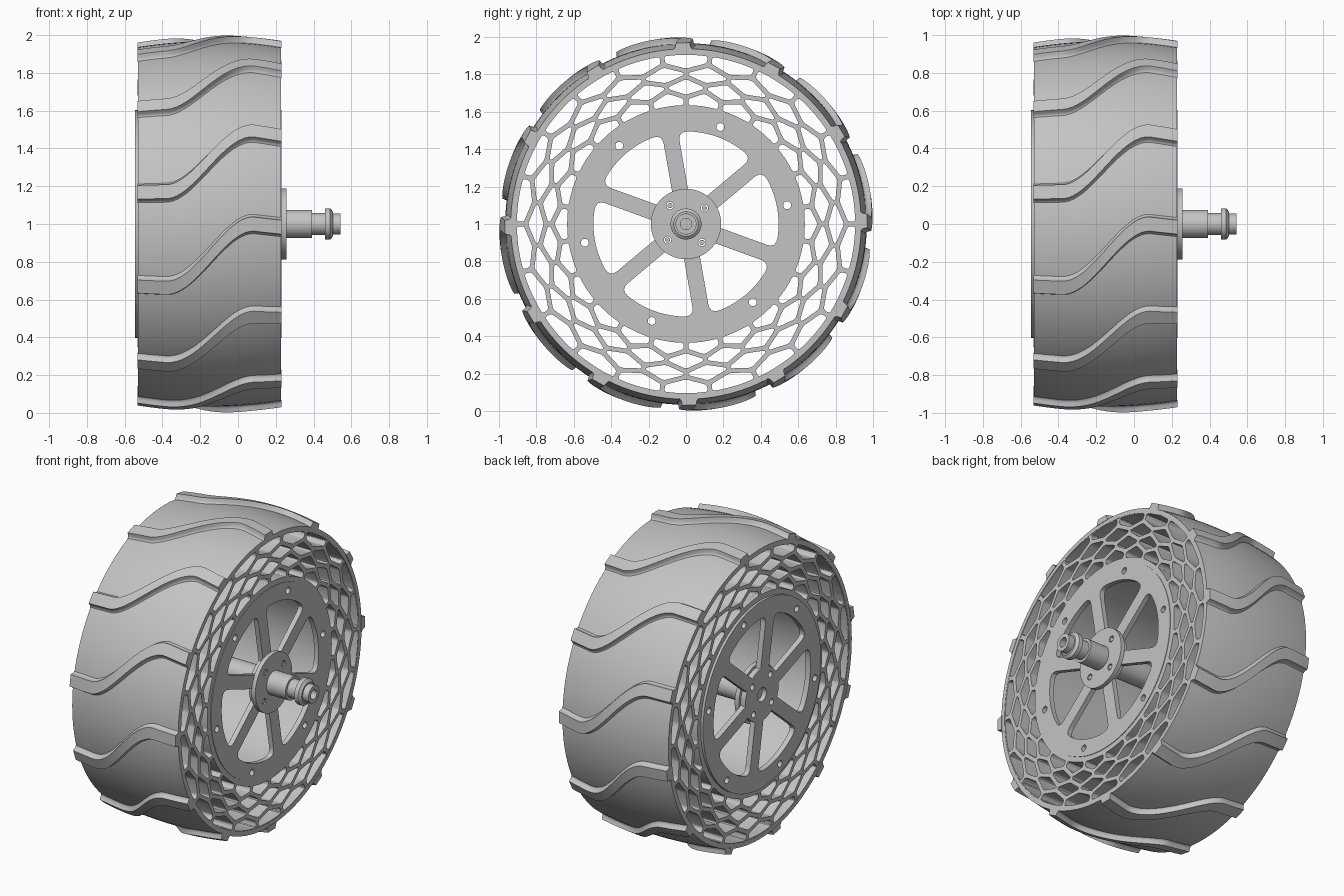
import bpy, bmesh
from math import sin, cos, asin, pi, radians
from mathutils import Vector, Matrix

cube = bpy.data.objects.get("Cube")
if cube:
    bpy.data.objects.remove(cube)

grey = bpy.data.materials.new("light_grey")
grey.use_nodes = True
grey.diffuse_color = (0.55, 0.55, 0.55, 1)
grey.node_tree.nodes["Principled BSDF"].inputs["Base Color"].default_value = (0.55, 0.55, 0.55, 1)

X0, X1 = -0.53, 0.228          # wheel sides along the axle
MID, HALF = (X0 + X1) / 2, (X1 - X0) / 2
# profile plane (u, v, depth) -> world (y, z, x), wheel centre at z = 1
AXLE = Matrix(((0, 0, 1, 0), (1, 0, 0, 0), (0, 1, 0, 1), (0, 0, 0, 1)))


def finish(name, bm):
    bmesh.ops.remove_doubles(bm, verts=bm.verts, dist=0.0001)
    bmesh.ops.recalc_face_normals(bm, faces=bm.faces)
    mesh = bpy.data.meshes.new(name)
    bm.to_mesh(mesh)
    bm.free()
    mesh.materials.clear()
    mesh.materials.append(grey)
    obj = bpy.data.objects.new(name, mesh)
    bpy.context.collection.objects.link(obj)
    bpy.ops.object.select_all(action='DESELECT')
    obj.select_set(True)
    bpy.context.view_layer.objects.active = obj
    bpy.ops.object.shade_smooth_by_angle(angle=radians(32))


def polar(r, a):
    return Vector((r * cos(a), r * sin(a)))


def circle(r, n=24, centre=(0, 0)):
    return [Vector(centre) + polar(r, 2 * pi * i / n) for i in range(n)]


def bolt_circle(count, r, start, hole, n=16):
    return [circle(hole, n, polar(r, radians(start) + 2 * pi * i / count)) for i in range(count)]


def plate(name, loops, xa, xb):
    """Flat plate: first loop is the outline, the others are holes."""
    curve = bpy.data.curves.new(name, 'CURVE')
    curve.dimensions = '2D'
    curve.fill_mode = 'BOTH'
    curve.extrude = (xb - xa) / 2
    for loop in loops:
        spline = curve.splines.new('POLY')
        spline.points.add(len(loop) - 1)
        for point, p in zip(spline.points, loop):
            point.co = (p.x, p.y, 0, 1)
        spline.use_cyclic_u = True
    temp = bpy.data.objects.new(name + "_outline", curve)
    mesh = bpy.data.meshes.new_from_object(temp)
    bm = bmesh.new()
    bm.from_mesh(mesh)
    bpy.data.objects.remove(temp)
    bpy.data.curves.remove(curve)
    bpy.data.meshes.remove(mesh)
    bmesh.ops.transform(bm, matrix=Matrix.Translation(((xa + xb) / 2, 0, 0)) @ AXLE, verts=bm.verts)
    finish(name, bm)


def lathe(name, profile, steps=64, closed=True):
    """Revolve (x, radius) points around the axle."""
    bm = bmesh.new()
    vs = [bm.verts.new((x, 0, 1 + r)) for x, r in profile]
    edges = [bm.edges.new(pair) for pair in zip(vs, vs[1:])]
    if closed:
        edges.append(bm.edges.new((vs[-1], vs[0])))
    bmesh.ops.spin(bm, geom=vs + edges, cent=(0, 0, 1), axis=(1, 0, 0),
                   angle=2 * pi, steps=steps, use_duplicate=False)
    finish(name, bm)


def inset(loop, d):
    """Move every edge of an anticlockwise loop inwards."""
    out = []
    for i, p in enumerate(loop):
        e1 = (p - loop[i - 1]).normalized()
        e2 = (loop[(i + 1) % len(loop)] - p).normalized()
        n1, n2 = Vector((-e1.y, e1.x)), Vector((-e2.y, e2.x))
        out.append(p + (n1 + n2) * (d / (1 + n1.dot(n2))))
    return out


def bend(a, b, c, n=4):
    return [a * (1 - t) ** 2 + b * 2 * t * (1 - t) + c * t * t for t in (i / n for i in range(n + 1))]


def rounded(loop, r):
    out = []
    for i, p in enumerate(loop):
        a, b = loop[i - 1] - p, loop[(i + 1) % len(loop)] - p
        out += bend(p + a.normalized() * min(r, a.length * .45), p,
                    p + b.normalized() * min(r, b.length * .45), 3)
    return out


# Tyre band with a crowned outer surface
def crown(x):
    return 0.967 - 0.03 * ((x - MID) / HALF) ** 2


xs = [X0 + (X1 - X0) * i / 16 for i in range(17)]
lathe("tyre_band", [(X0, 0.908)] + [(x, crown(x)) for x in xs] + [(X1, 0.908)], 120)


# Wavy tread bars with filleted feet
def sweep(x):
    t = min(max((x + 0.38) / 0.46, 0), 1)
    rise = t * t * (3 - 2 * t)
    tail = max(0, (x - 0.08) / 0.15)
    return radians(20 * (1 - rise) + tail)


flank = ((0.058, -0.003), (0.05, 0.002), (0.045, 0.008), (0.042, 0.016), (0.038, 0.033))
section = [(-s, h) for s, h in flank] + list(reversed(flank))
bm = bmesh.new()
for k in range(12):
    rows = []
    for i in range(37):
        x = X0 - 0.003 + (X1 - X0 + 0.006) * i / 36
        row = []
        for side, height in section:
            p = polar(crown(x) + height, k * pi / 6 + sweep(x) + side)
            row.append(bm.verts.new((x, p.x, 1 + p.y)))
        rows.append(row)
    for a, b in zip(rows, rows[1:]):
        for j in range(len(section)):
            m = (j + 1) % len(section)
            bm.faces.new((a[j], a[m], b[m], b[j]))
    bm.faces.new(rows[0])
    bm.faces.new(rows[-1])
finish("tread_bars", bm)

# Honeycomb web: four staggered rows of cells through the full width
CELLS = 22
step = 2 * pi / CELLS
bounds = (0.917, 0.838, 0.768, 0.698, 0.623)
ZIG = 0.02
cells = []
for row in range(4):
    top, low = bounds[row], bounds[row + 1]
    for k in range(CELLS):
        mid = pi / 2 + (k + 0.5 * (row % 2)) * step
        if row == 0:
            loop = [polar(top, mid + step * t) for t in (-.5, -.25, 0, .25, .5)]
        else:
            loop = [polar(top - ZIG, mid - step / 2), polar(top + ZIG, mid), polar(top - ZIG, mid + step / 2)]
        if row == 3:
            loop += [polar(low, mid + step * t) for t in (.5, .25, 0, -.25, -.5)]
        else:
            loop += [polar(low + ZIG, mid + step / 2), polar(low - ZIG, mid), polar(low + ZIG, mid - step / 2)]
        cells.append(rounded(inset(loop, 0.0125), 0.014))
plate("honeycomb_web", [circle(0.925, 120), circle(0.6, 96)] + cells, X0 + 0.002, X1 - 0.002)

# Spoked side plates
windows = []
for k in range(6):
    a, b = radians(40 + 60 * k), radians(100 + 60 * k)

    def edge(r, sign):
        off = asin(0.043 / r)
        return polar(r, a + off if sign > 0 else b - off)

    cut = asin(0.043 / 0.495) + radians(6)
    arc = [polar(0.495, a + cut + (b - a - 2 * cut) * i / 10) for i in range(11)]
    start = asin(0.043 / 0.17)
    hub_arc = [polar(0.17, b - start - (b - a - 2 * start) * i / 5) for i in range(6)]
    windows.append(bend(edge(0.445, 1), edge(0.495, 1), arc[0])[:-1] + arc
                   + bend(arc[-1], edge(0.495, -1), edge(0.445, -1))[1:] + hub_arc)
rim_holes = bolt_circle(6, 0.55, 70.5, 0.021)
hub_holes = bolt_circle(4, 0.13, 41, 0.02)
for name, xa, xb in (("right_side_plate", X0 - 0.014, X0 + 0.02), ("left_side_plate", X1 - 0.03, X1 + 0.002)):
    plate(name, [circle(0.603, 96), circle(0.045)] + windows + rim_holes + hub_holes, xa, xb)

# Hub flanges and bolts
plate("outer_hub_flange", [circle(0.188, 64)] + hub_holes, X1, X1 + 0.028)
plate("inner_hub_flange", [circle(0.188, 64), circle(0.045)] + hub_holes, X0 + 0.02, X0 + 0.05)
for i, loop in enumerate(bolt_circle(4, 0.13, 41, 0.014)):
    plate("hub_bolt_%d" % (i + 1), [loop], X1 - 0.02, X1 + 0.025)

# Stepped axle shaft with a hollow end
lathe("axle_shaft", [(X0 + 0.015, 0), (X0 + 0.015, 0.042), (X0 + 0.02, 0.075), (0.392, 0.075),
                     (0.392, 0.058), (0.46, 0.058), (0.46, 0.083), (0.488, 0.083),
                     (0.502, 0.066), (0.502, 0.056), (0.543, 0.056), (0.543, 0.03), (0.503, 0.03), (0.503, 0)],
      48, closed=False)
